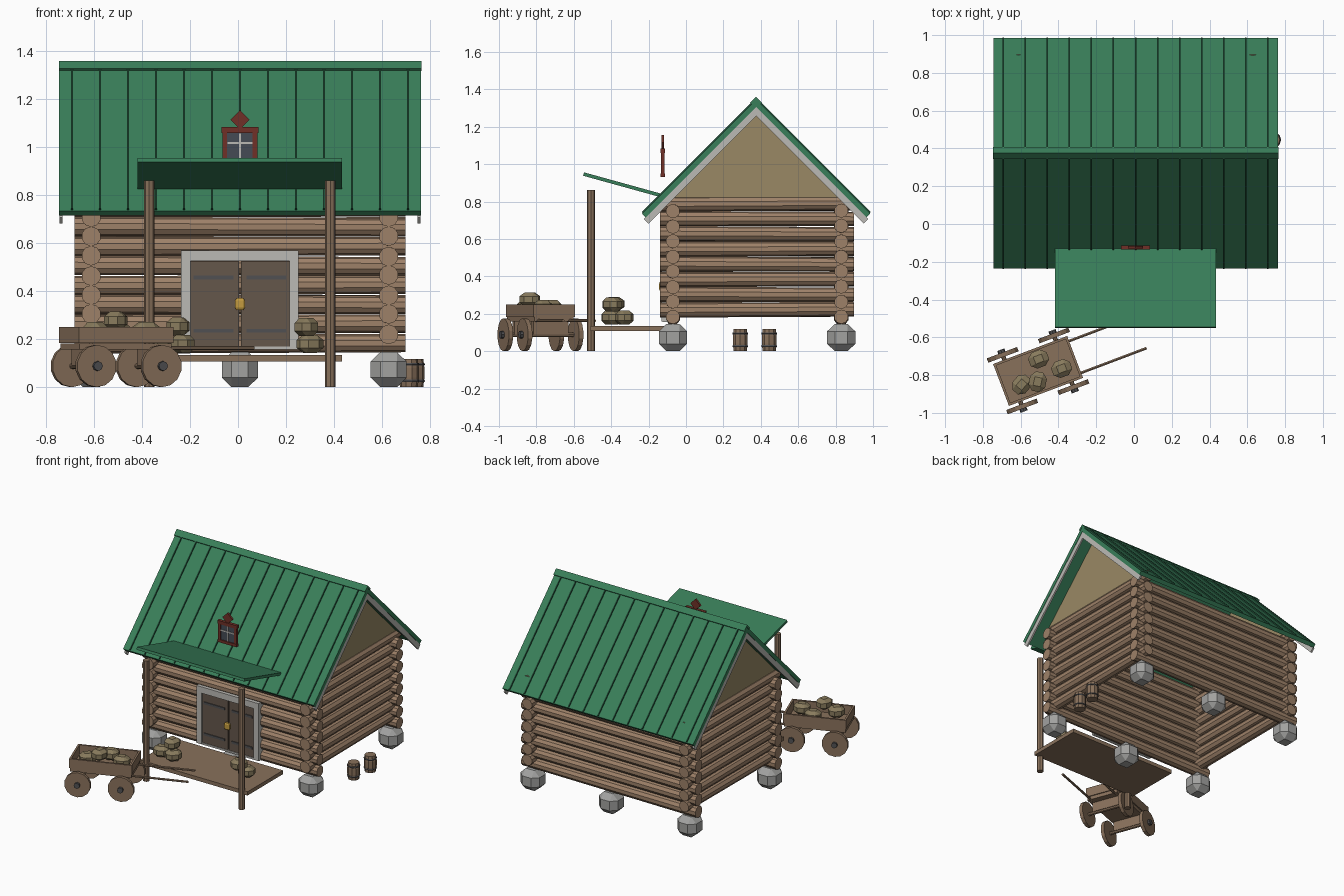
import bpy, bmesh, math, random
from mathutils import Matrix, Vector

if "Cube" in bpy.data.objects:
    bpy.data.objects.remove(bpy.data.objects["Cube"])

random.seed(4)
CX = 0.008          # cabin centre line
I4 = Matrix.Identity(4)


def material(name, r, g, b):
    m = bpy.data.materials.new(name)
    m.diffuse_color = (r, g, b, 1)
    m.use_nodes = True
    m.node_tree.nodes["Principled BSDF"].inputs["Base Color"].default_value = m.diffuse_color
    return m


LOG = material("log_wood", 0.34, 0.22, 0.14)
WOOD = material("old_wood", 0.25, 0.165, 0.105)
DOOR = material("door_wood", 0.13, 0.095, 0.07)
GREEN = material("green_metal", 0.04, 0.21, 0.10)
RIB = material("dark_green", 0.015, 0.08, 0.04)
TAN = material("gable_tan", 0.32, 0.25, 0.13)
SACK = material("sackcloth", 0.25, 0.20, 0.11)
STONE = material("stone", 0.36, 0.36, 0.35)
TRIM = material("pale_trim", 0.50, 0.49, 0.46)
IRON = material("iron", 0.08, 0.08, 0.085)
RED = material("red_paint", 0.16, 0.03, 0.02)
GLASS = material("dark_glass", 0.06, 0.07, 0.09)
GOLD = material("brass", 0.55, 0.33, 0.05)


def finish(name, bm, mat):
    bmesh.ops.recalc_face_normals(bm, faces=bm.faces)
    me = bpy.data.meshes.new(name)
    bm.to_mesh(me)
    bm.free()
    me.materials.append(mat)
    ob = bpy.data.objects.new(name, me)
    bpy.context.collection.objects.link(ob)
    return ob


def box(name, c, size, mat, M=I4, rot=I4, bevel=0.0):
    bm = bmesh.new()
    bmesh.ops.create_cube(bm, size=1)
    if bevel:
        bmesh.ops.bevel(bm, geom=bm.edges[:], offset=bevel, segments=1, affect='EDGES')
    bm.transform(M @ Matrix.Translation(c) @ rot @ Matrix.Diagonal((*size, 1)))
    return finish(name, bm, mat)


def rod(name, a, b, r, mat, n=10, M=I4, r2=None):
    a, b = Vector(a), Vector(b)
    bm = bmesh.new()
    bmesh.ops.create_cone(bm, cap_ends=True, segments=n, radius1=r,
                          radius2=r2 or r, depth=(b - a).length)
    q = (b - a).to_track_quat('Z', 'Y').to_matrix().to_4x4()
    bm.transform(M @ Matrix.Translation((a + b) / 2) @ q)
    return finish(name, bm, mat)


def extrude_x(name, profile, x0, x1, mat):
    """Closed (y, z) profile extruded along x."""
    bm = bmesh.new()
    f = bm.faces.new([bm.verts.new((x0, y, z)) for y, z in profile])
    ext = bmesh.ops.extrude_face_region(bm, geom=[f])
    bmesh.ops.translate(bm, vec=(x1 - x0, 0, 0),
                        verts=[v for v in ext["geom"] if isinstance(v, bmesh.types.BMVert)])
    return finish(name, bm, mat)


def chevron(apex, half, t):
    """45 degree inverted V of vertical thickness t, over the ridge."""
    y = 0.375
    return [(y - half, apex - half), (y, apex), (y + half, apex - half),
            (y + half - t / 2, apex - half - t / 2), (y, apex - t),
            (y - half + t / 2, apex - half - t / 2)]


def spin_z(name, profile, c, n, mat):
    """(r, z) profile turned around z."""
    bm = bmesh.new()
    rings = [[bm.verts.new((c[0] + r * math.cos(2 * math.pi * k / n),
                            c[1] + r * math.sin(2 * math.pi * k / n), c[2] + z))
              for k in range(n)] for r, z in profile]
    for lo, hi in zip(rings, rings[1:]):
        for k in range(n):
            bm.faces.new((lo[k], lo[(k + 1) % n], hi[(k + 1) % n], hi[k]))
    bm.faces.new(rings[0])
    bm.faces.new(rings[-1])
    return finish(name, bm, mat)


def sack(name, c, yaw):
    box(name, c, (0.105, 0.09, 0.075), SACK, rot=Matrix.Rotation(yaw, 4, 'Z'), bevel=0.28)


# log walls, the two directions interlocking half a log apart
for i in range(8):
    for y in (-0.07, 0.83):
        j = random.uniform(-0.003, 0.003)
        z = 0.182 + 0.081 * i
        rod("long_wall_log", (-0.682, y, z + j), (0.698, y, z - j), 0.041, LOG, r2=0.038)
    for x in (CX - 0.62, CX + 0.62):
        j = random.uniform(-0.003, 0.003)
        z = 0.222 + 0.081 * i
        rod("side_wall_log", (x, -0.14, z + j), (x, 0.897, z - j), 0.041, LOG, r2=0.038)

# foundation stones
for x in (CX - 0.62, CX, CX + 0.62):
    for y in (-0.07, 0.83):
        box("foundation_stone", (x, y, 0.073), (0.15, 0.15, 0.146), STONE, bevel=0.27)

# gable ends
for x in (CX - 0.62, CX + 0.62):
    extrude_x("gable", [(-0.12, 0.815), (0.375, 1.31), (0.87, 0.815)], x - 0.02, x + 0.02, TAN)

# main roof, ridge cap, pale barge boards
extrude_x("roof", chevron(1.345, 0.61, 0.04), -0.745, 0.763, GREEN)
extrude_x("ridge_cap", chevron(1.36, 0.032, 0.02), -0.747, 0.765, GREEN)
for x in (-0.743, 0.749):
    extrude_x("barge_board", chevron(1.307, 0.60, 0.05), x, x + 0.012, TRIM)

# standing seams on the roof
for i in range(13):
    x = CX + 0.1167 * (i - 6)
    extrude_x("roof_seam", chevron(1.356, 0.612, 0.02), x - 0.004, x + 0.004, RIB)

# double door: frame, leaves, hinges, lock
for s in (-1, 1):
    box("door_frame_side", (CX + s * 0.226, -0.1, 0.365), (0.038, 0.06, 0.41), TRIM)
    box("door_leaf", (CX + s * 0.105, -0.1, 0.347), (0.202, 0.04, 0.355), DOOR)
    for z in (0.235, 0.457):
        box("door_hinge", (CX + s * 0.11, -0.122, z), (0.165, 0.008, 0.016), IRON)
box("door_frame_top", (CX, -0.1, 0.548), (0.49, 0.06, 0.045), TRIM)
box("door_sill", (CX, -0.1, 0.163), (0.49, 0.05, 0.012), TRIM)
box("door_lock", (CX, -0.132, 0.346), (0.042, 0.024, 0.05), GOLD, bevel=0.2)

# porch deck, posts and canopy
box("porch_deck", (CX, -0.31, 0.121), (0.85, 0.40, 0.027), WOOD)
for x in (-0.37, 0.385):
    rod("porch_post", (x, -0.508, 0), (x, -0.508, 0.862), 0.022, WOOD, 8)
extrude_x("porch_roof", [(-0.545, 0.956), (-0.118, 0.838), (-0.123, 0.82), (-0.55, 0.938)],
          -0.418, 0.433, GREEN)

# small dormer window in front of the roof
WY = -0.124
box("window_pane", (CX, WY, 1.0), (0.115, 0.008, 0.12), GLASS)
box("window_bar_upright", (CX, WY - 0.005, 1.0), (0.009, 0.006, 0.115), TRIM)
box("window_bar_cross", (CX, WY - 0.005, 1.018), (0.105, 0.006, 0.009), TRIM)
for s in (-1, 1):
    box("window_jamb", (CX + s * 0.063, WY, 1.0), (0.02, 0.018, 0.13), RED)
box("window_lintel", (CX, WY, 1.072), (0.155, 0.022, 0.024), RED)
box("window_sill", (CX, WY, 0.94), (0.15, 0.022, 0.02), RED)
box("window_ornament", (CX, WY, 1.115), (0.056, 0.014, 0.056), RED,
    rot=Matrix.Rotation(math.pi / 4, 4, 'Y'))

# barrels beside the right wall
for c in ((0.712, 0.29, 0), (0.735, 0.445, 0)):
    spin_z("barrel", [(0.037, 0), (0.042, 0.04), (0.042, 0.08), (0.037, 0.118)], c, 10, WOOD)
    for z in (0.022, 0.09):
        spin_z("barrel_hoop", [(0.042, z), (0.044, z + 0.004), (0.042, z + 0.01)], c, 10, IRON)

# handcart, built along its own x axis
M = Matrix.Translation((-0.508, -0.778, 0)) @ Matrix.Rotation(math.radians(20.7), 4, 'Z')
box("cart_floor", (0, 0, 0.17), (0.41, 0.225, 0.025), WOOD, M)
for s in (-1, 1):
    box("cart_side_board", (0, s * 0.112, 0.217), (0.42, 0.013, 0.066), WOOD, M)
    box("cart_end_board", (s * 0.203, 0, 0.217), (0.013, 0.212, 0.066), WOOD, M)
    rod("cart_handle", (0.17, s * 0.09, 0.163), (0.58, s * 0.09, 0.163), 0.008, WOOD, 6, M)
    box("cart_axle_block", (s * 0.145, 0, 0.125), (0.03, 0.2, 0.07), WOOD, M)
    rod("cart_axle", (s * 0.145, -0.15, 0.088), (s * 0.145, 0.15, 0.088), 0.012, WOOD, 8, M)
    for t in (-1, 1):
        u = s * 0.145
        rod("cart_wheel", (u, t * 0.134, 0.088), (u, t * 0.158, 0.088), 0.088, WOOD, 14, M)
        rod("cart_hub", (u, t * 0.155, 0.088), (u, t * 0.175, 0.088), 0.02, IRON, 8, M)

# sacks in the cart and on the porch
SACKS = {"cart_sack": [(-0.505, -0.715, 0.235), (-0.595, -0.85, 0.235),
                       (-0.51, -0.835, 0.277), (-0.383, -0.765, 0.235)],
         "porch_sack": [(-0.33, -0.39, 0.18), (-0.23, -0.40, 0.18), (-0.25, -0.385, 0.253),
                        (0.30, -0.33, 0.18), (0.285, -0.395, 0.25)]}
for name, spots in SACKS.items():
    for k, c in enumerate(spots):
        sack(name, c, 0.36 + 0.5 * (k % 3))
